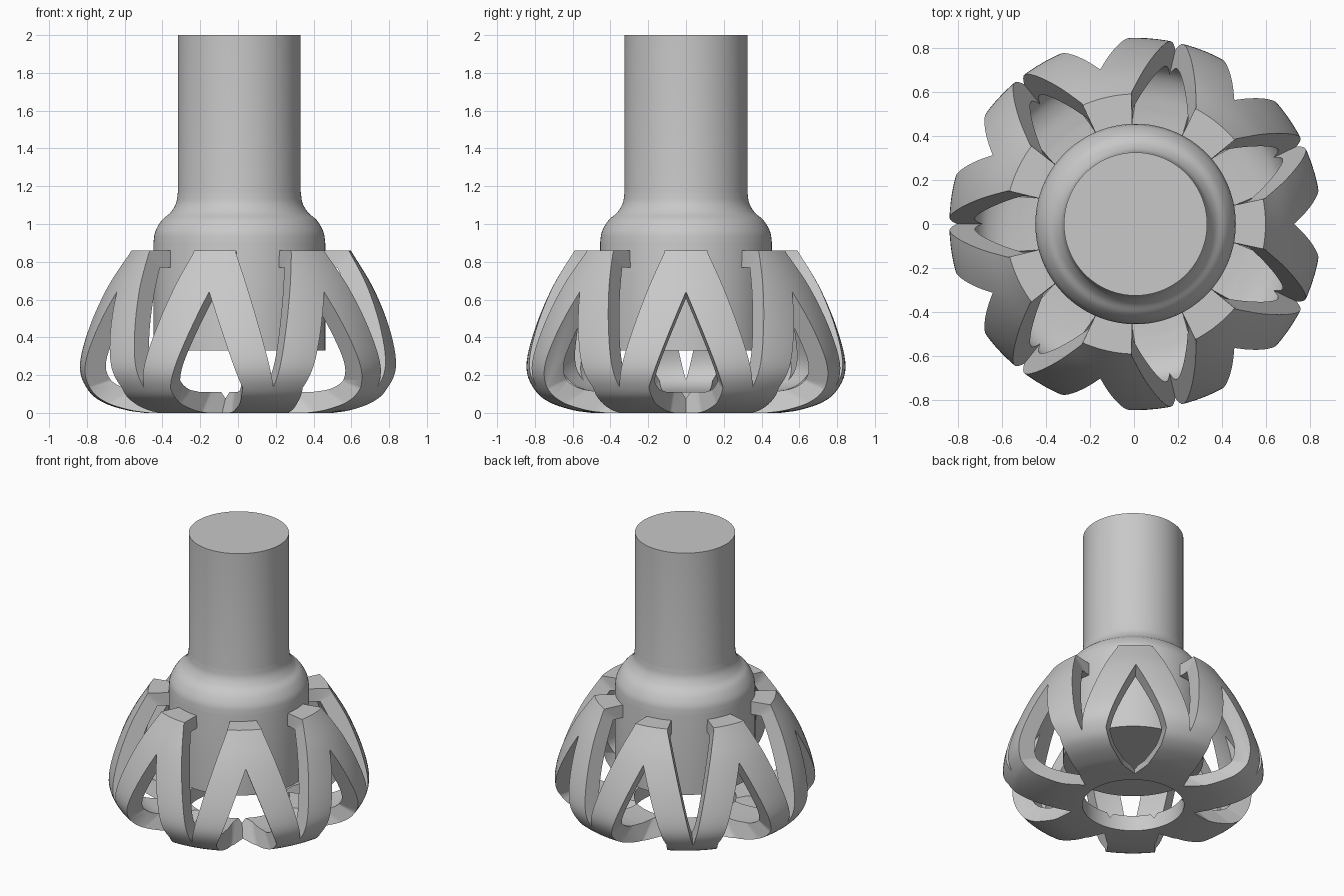
import bpy, bmesh, math
from mathutils import Vector

cube = bpy.data.objects.get("Cube")
if cube:
    bpy.data.objects.remove(cube, do_unlink=True)

COUNT = 7          # repeats around the axis
FOCUS = 0.4        # height on the axis where all cut walls converge
CENTRE_X = 0.007

grey = bpy.data.materials.new("light_grey")
grey.use_nodes = True
colour = (0.58, 0.58, 0.58, 1)
grey.diffuse_color = colour
grey.node_tree.nodes["Principled BSDF"].inputs["Base Color"].default_value = colour


def smooth_path(points, steps=5):
    """Catmull-Rom curve through the given radius/height points."""
    pts = [Vector(p) for p in points]
    pts = [2 * pts[0] - pts[1]] + pts + [2 * pts[-1] - pts[-2]]
    out = []
    for a, b, c, d in zip(pts, pts[1:], pts[2:], pts[3:]):
        for i in range(steps):
            t = i / steps
            out.append(0.5 * (2 * b + (c - a) * t + (2 * a - 5 * b + 4 * c - d) * t ** 2
                              + (3 * b - a - 3 * c + d) * t ** 3))
    return out + [pts[-2]]


def add_object(name, bm):
    bmesh.ops.recalc_face_normals(bm, faces=bm.faces)
    mesh = bpy.data.meshes.new(name)
    bm.to_mesh(mesh)
    bm.free()
    mesh.materials.append(grey)
    obj = bpy.data.objects.new(name, mesh)
    obj.location.x = CENTRE_X
    bpy.context.collection.objects.link(obj)
    return obj


def revolve(name, profile, closed, segments=112):
    """Turn a profile around z; an open profile is capped at both ends."""
    bm = bmesh.new()
    rings = []
    for i in range(segments):
        a = math.tau * i / segments
        rings.append([bm.verts.new((r * math.cos(a), r * math.sin(a), z)) for r, z in profile])
    n = len(profile)
    for i in range(segments):
        p, q = rings[i], rings[(i + 1) % segments]
        for j in range(n if closed else n - 1):
            k = (j + 1) % n
            bm.faces.new((p[j], q[j], q[k], p[k]))
    if not closed:
        bm.faces.new([ring[0] for ring in rings])
        bm.faces.new([ring[-1] for ring in rings])
    return add_object(name, bm)


def add_cut(bm, outline, angle, near=0.3, far=1.3):
    """Tapered prism whose walls all point at the focus on the axis."""
    loops = []
    for s in (near, far):
        loop = []
        for side, height in outline:
            x, y = s, s * side
            loop.append(bm.verts.new((x * math.cos(angle) - y * math.sin(angle),
                                      x * math.sin(angle) + y * math.cos(angle),
                                      FOCUS + s * height)))
        loops.append(loop)
    inner, outer = loops
    bm.faces.new(inner)
    bm.faces.new(outer)
    n = len(outline)
    for i in range(n):
        k = (i + 1) % n
        bm.faces.new((inner[i], inner[k], outer[k], outer[i]))


def mirrored(half):
    return half + [(-s, h) for s, h in reversed(half) if s]


# Round shaft with a swollen collar
shoulder = smooth_path([(0.455, 0.9), (0.445, 0.96), (0.41, 1.02), (0.365, 1.06),
                        (0.335, 1.11), (0.325, 1.17)])
shaft = revolve("shaft", [(0.455, 0.33)] + [tuple(p) for p in shoulder] + [(0.325, 2.0)], False)

# Basket: bowl-shaped shell with an inward flange at its top
outside = smooth_path([(0.5, 0.0), (0.6, 0.015), (0.72, 0.055), (0.8, 0.12), (0.845, 0.24),
                       (0.805, 0.43), (0.71, 0.66), (0.59, 0.86)])
inside = smooth_path([(0.53, 0.77), (0.61, 0.62), (0.69, 0.43), (0.73, 0.27),
                      (0.7, 0.18), (0.62, 0.13), (0.5, 0.11)])
shell = [(0.33, 0.0)] + [tuple(p) for p in outside] + [(0.44, 0.86), (0.44, 0.77)]
shell += [tuple(p) for p in inside] + [(0.33, 0.11)]
basket = revolve("basket", shell, True)

# Almond windows below the lugs and V slits between them
window = mirrored([(0, 0.335), (0.25, -0.34), (0.235, -0.5), (0.16, -0.75), (0, -0.98)])
slit = mirrored([(0, -0.325), (0.26, 0.77), (0.27, 1.2)])
bm = bmesh.new()
for i in range(COUNT):
    angle = math.tau * i / COUNT
    add_cut(bm, window, angle)
    add_cut(bm, slit, angle + math.pi / COUNT)
cutter = add_object("basket_cutter", bm)
cutter.hide_render = True
cutter.hide_viewport = True

mod = basket.modifiers.new("openings", "BOOLEAN")
mod.operation = "DIFFERENCE"
mod.solver = "EXACT"
mod.object = cutter

# Bake the openings so that shading follows the cut edges
bpy.context.view_layer.update()
graph = bpy.context.evaluated_depsgraph_get()
cut_mesh = bpy.data.meshes.new_from_object(basket.evaluated_get(graph))
basket.modifiers.clear()
basket.data = cut_mesh
bpy.data.objects.remove(cutter, do_unlink=True)

for obj in bpy.context.view_layer.objects:
    obj.select_set(obj in (shaft, basket))
bpy.context.view_layer.objects.active = basket
bpy.ops.object.shade_smooth_by_angle(angle=math.radians(30))
